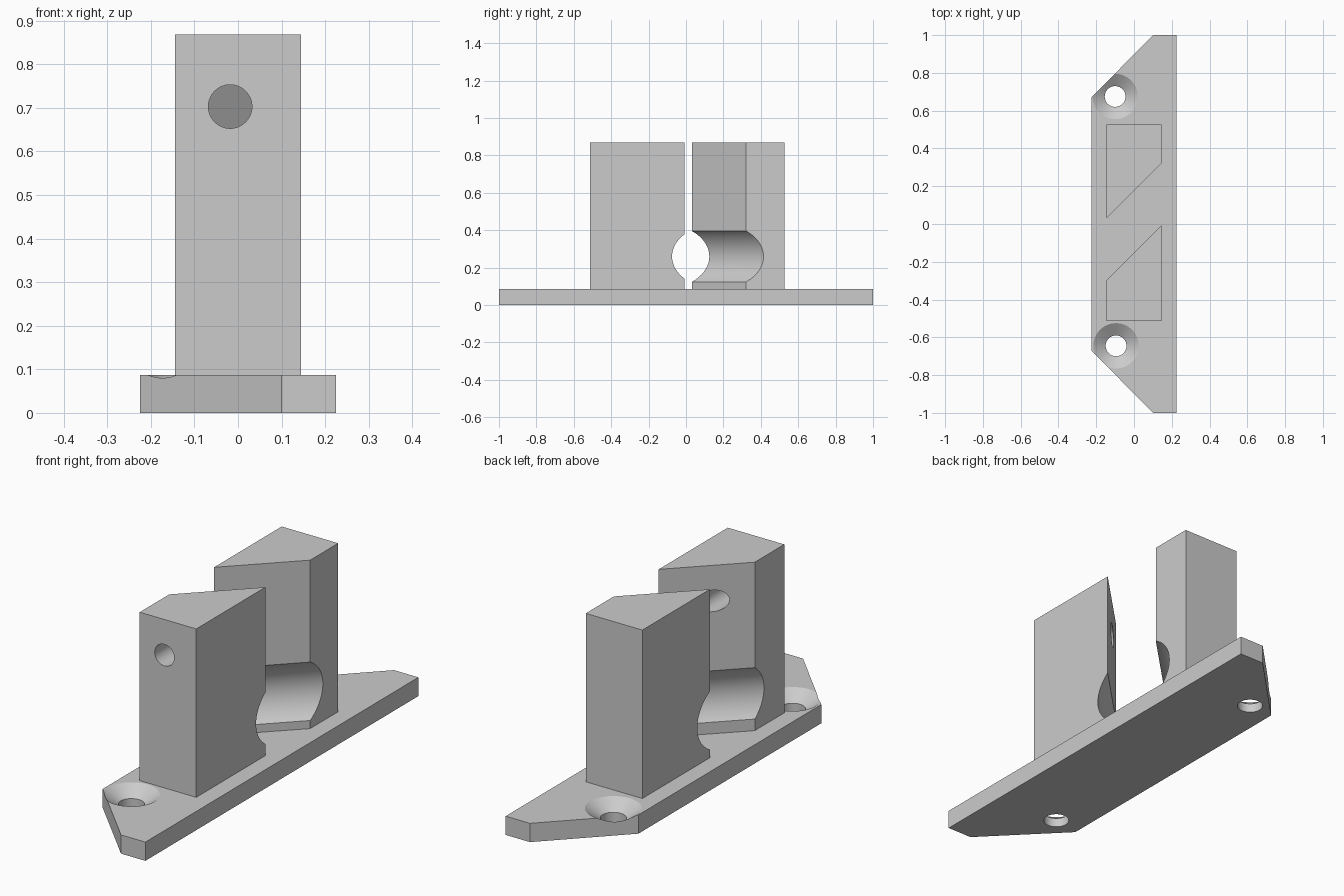
import bpy
import bmesh
import math
from mathutils import Matrix, Vector

cube = bpy.data.objects.get("Cube")
if cube:
    bpy.data.objects.remove(cube, do_unlink=True)

grey = bpy.data.materials.new("light_grey")
grey.use_nodes = True
grey.diffuse_color = (0.6, 0.6, 0.6, 1)
grey.node_tree.nodes["Principled BSDF"].inputs["Base Color"].default_value = (0.6, 0.6, 0.6, 1)

BASE_TOP, BLOCK_TOP = 0.087, 0.868


def finish(name, bm):
    bmesh.ops.recalc_face_normals(bm, faces=bm.faces)
    mesh = bpy.data.meshes.new(name)
    bm.to_mesh(mesh)
    bm.free()
    mesh.materials.append(grey)
    obj = bpy.data.objects.new(name, mesh)
    bpy.context.collection.objects.link(obj)
    return obj


def prism(name, outline, z0, z1):
    bm = bmesh.new()
    face = bm.faces.new([bm.verts.new((x, y, z0)) for x, y in outline])
    top = bmesh.ops.extrude_face_region(bm, geom=[face])["geom"]
    verts = [v for v in top if isinstance(v, bmesh.types.BMVert)]
    bmesh.ops.translate(bm, verts=verts, vec=(0, 0, z1 - z0))
    return finish(name, bm)


def rod(name, centre, axis, r1, r2, length):
    bm = bmesh.new()
    turn = Vector(axis).to_track_quat("Z", "Y").to_matrix().to_4x4()
    bmesh.ops.create_cone(bm, cap_ends=True, segments=64, radius1=r1, radius2=r2,
                          depth=length, matrix=Matrix.Translation(centre) @ turn)
    return finish(name, bm)


def cut(obj, cutters):
    for cutter in cutters:
        cutter.hide_render = True
        mod = obj.modifiers.new("cut", "BOOLEAN")
        mod.operation, mod.solver, mod.object = "DIFFERENCE", "EXACT", cutter
    bpy.ops.object.select_all(action="DESELECT")
    bpy.context.view_layer.objects.active = obj
    obj.select_set(True)
    for mod in list(obj.modifiers):
        bpy.ops.object.modifier_apply(modifier=mod.name)
    bpy.ops.object.shade_smooth_by_angle(angle=math.radians(25))


# Base plate with two clipped corners
base = prism("base_plate", [(0.1, 1), (-0.225, 0.67), (-0.225, -0.67),
                            (0.1, -1), (0.225, -1), (0.225, 1)], 0, BASE_TOP)

# Two clamp blocks with facing diagonal sides
W = 0.145
front = prism("front_block", [(-W, -0.513), (W, -0.513), (W, -0.007), (-W, -0.297)],
              BASE_TOP, BLOCK_TOP)
back = prism("back_block", [(-W, 0.527), (W, 0.527), (W, 0.322), (-W, 0.032)],
             BASE_TOP, BLOCK_TOP)

# Countersunk screw holes
screw_cutters = []
SINK = 0.045
for x, y in [(-0.1, 0.675), (-0.095, -0.645)]:
    screw_cutters.append(rod("screw_hole_cutter", (x, y, 0.05), (0, 0, 1), 0.055, 0.055, 0.3))
    # The cone runs past the top at the same slope
    slope = 0.065 / SINK
    screw_cutters.append(rod("countersink_cutter", (x, y, BASE_TOP - SINK / 2 + 0.01), (0, 0, 1),
                             0.055, 0.12 + 0.02 * slope, SINK + 0.02))
cut(base, screw_cutters)

# Diagonal round channel shared by both blocks, bolt hole through the front one
channel = rod("channel_cutter", (0, 0.025, 0.26), (1, 1, 0), 0.173, 0.173, 2)
bolt = rod("bolt_hole_cutter", (-0.018, -0.3, 0.703), (0, 1, 0), 0.05, 0.05, 0.7)
cut(front, [channel, bolt])
cut(back, [channel])

# Cutters are no longer needed
for cutter in screw_cutters + [channel, bolt]:
    bpy.data.objects.remove(cutter, do_unlink=True)
